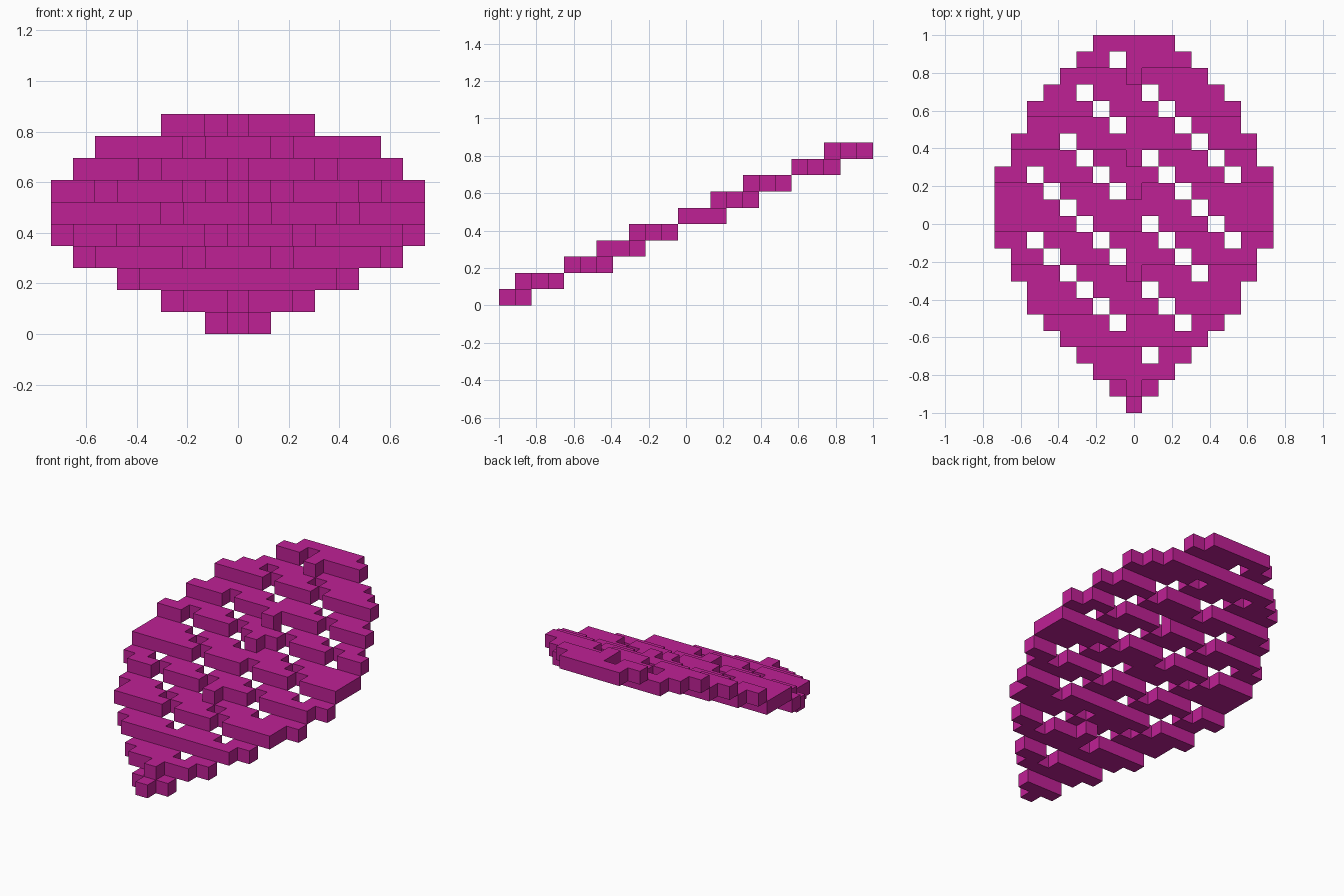
import bpy, bmesh

if "Cube" in bpy.data.objects:
    bpy.data.objects.remove(bpy.data.objects["Cube"], do_unlink=True)

V = 2 / 23  # edge length of one block

# One flat leaf colour
mat = bpy.data.materials.new("magenta")
mat.use_nodes = True
COLOUR = (0.52, 0.015, 0.30, 1)
mat.diffuse_color = COLOUR
bsdf = mat.node_tree.nodes["Principled BSDF"]
bsdf.inputs["Base Color"].default_value = COLOUR
bsdf.inputs["Roughness"].default_value = 0.8

# Per row from the tip to the stem end: half width and height, in blocks
HALF = [0, 1, 2, 3, 4, 5, 6, 6, 7, 7, 8, 8, 8, 8, 8, 7, 7, 6, 6, 5, 4, 3, 2]
LAYER = [0, 0, 1, 1, 2, 2, 3, 3, 3, 4, 4, 5, 5, 5, 6, 6, 7, 7, 8, 8, 8, 9, 9]
RIB = {1: 1, 6: 2, 8: 4, 13: 6, 15: 7, 20: 9}  # extra midrib blocks: row to layer


def is_gap(col, row):
    """Diagonal lines of gaps, kept clear of the rim and the midrib."""
    return col != 0 and (col + row) % 4 == 0 and abs(col) <= HALF[row] - 2


# Collect the occupied blocks of the blade and midrib
cells = {(c, r, LAYER[r]) for r, h in enumerate(HALF)
         for c in range(-h, h + 1) if not is_gap(c, r)}
cells |= {(0, r, z) for r, z in RIB.items()}

# Outer block faces: neighbour direction and its four corners
FACES = {
    (1, 0, 0): [(1, 0, 0), (1, 1, 0), (1, 1, 1), (1, 0, 1)],
    (-1, 0, 0): [(0, 0, 0), (0, 0, 1), (0, 1, 1), (0, 1, 0)],
    (0, 1, 0): [(0, 1, 0), (0, 1, 1), (1, 1, 1), (1, 1, 0)],
    (0, -1, 0): [(0, 0, 0), (1, 0, 0), (1, 0, 1), (0, 0, 1)],
    (0, 0, 1): [(0, 0, 1), (1, 0, 1), (1, 1, 1), (0, 1, 1)],
    (0, 0, -1): [(0, 0, 0), (0, 1, 0), (1, 1, 0), (1, 0, 0)],
}

# Build the leaf skin, leaving out faces between touching blocks
bm = bmesh.new()
verts = {}


def corner(p):
    if p not in verts:
        verts[p] = bm.verts.new(((p[0] - 0.5) * V, p[1] * V - 1, p[2] * V))
    return verts[p]


for cell in sorted(cells):
    for step, quad in FACES.items():
        if tuple(a + b for a, b in zip(cell, step)) not in cells:
            bm.faces.new([corner(tuple(a + b for a, b in zip(cell, q))) for q in quad])

mesh = bpy.data.meshes.new("leaf")
bm.to_mesh(mesh)
bm.free()
mesh.materials.append(mat)
leaf = bpy.data.objects.new("leaf", mesh)
bpy.context.collection.objects.link(leaf)
